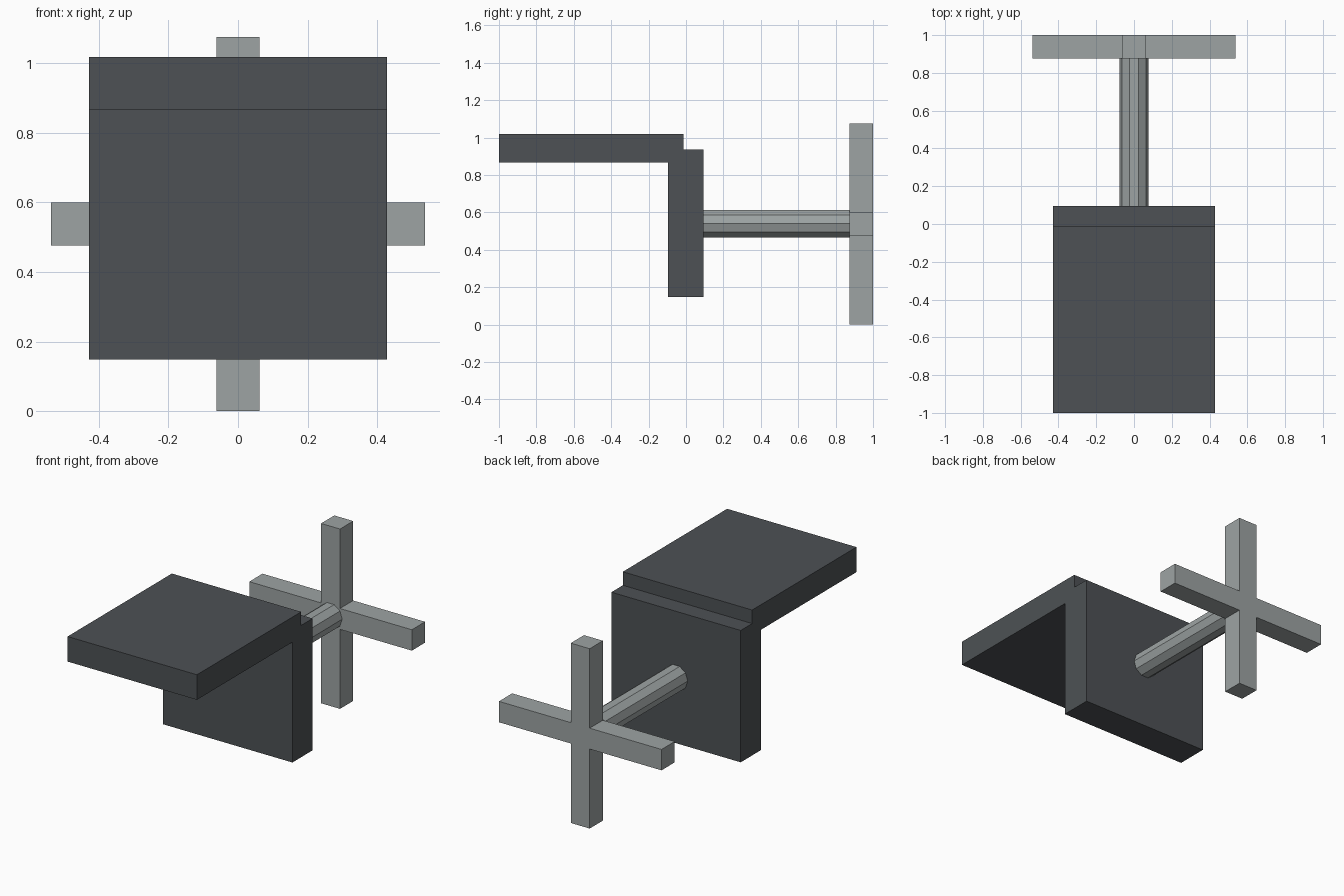
import bpy
import bmesh
from math import cos, sin, pi
from mathutils import Vector

if "Cube" in bpy.data.objects:
    bpy.data.objects.remove(bpy.data.objects["Cube"])


def material(name, rgb):
    m = bpy.data.materials.new(name)
    m.diffuse_color = (*rgb, 1.0)
    m.use_nodes = True
    m.node_tree.nodes["Principled BSDF"].inputs["Base Color"].default_value = m.diffuse_color
    return m


def prism(name, points, offset, mat):
    """Extrude a closed 3D outline along offset into a solid."""
    bm = bmesh.new()
    face = bm.faces.new([bm.verts.new(p) for p in points])
    ext = bmesh.ops.extrude_face_region(bm, geom=[face], use_keep_orig=True)
    verts = [v for v in ext["geom"] if isinstance(v, bmesh.types.BMVert)]
    bmesh.ops.translate(bm, vec=Vector(offset), verts=verts)
    bmesh.ops.recalc_face_normals(bm, faces=bm.faces)
    mesh = bpy.data.meshes.new(name)
    bm.to_mesh(mesh)
    bm.free()
    mesh.materials.append(mat)
    obj = bpy.data.objects.new(name, mesh)
    bpy.context.collection.objects.link(obj)
    return obj


dark = material("dark_panel", (0.075, 0.083, 0.09))
metal = material("grey_metal", (0.34, 0.37, 0.37))

# Stepped bracket: top slab and hanging rear plate, side profile in (y, z)
W = 0.428
bracket = [(-1, 0.868), (-0.097, 0.868), (-0.097, 0.148), (0.094, 0.148),
           (0.094, 0.937), (-0.014, 0.937), (-0.014, 1.018), (-1, 1.018)]
prism("bracket", [(-W, y, z) for y, z in bracket], (2 * W, 0, 0), dark)

# Ten-sided rod between the plate and the cross handle
CZ, R = 0.54, 0.077
ring = [(R * cos(i * pi / 5), 0.09, CZ + R * sin(i * pi / 5)) for i in range(10)]
prism("rod", ring, (0, 0.79, 0), metal)

# Cross handle: one quarter of the outline turned four times
A, L = 0.0625, 0.538
cross = []
for i in range(4):
    c, s = round(cos(i * pi / 2)), round(sin(i * pi / 2))
    for x, z in ((L, -A), (L, A), (A, A)):
        cross.append((x * c - z * s, 0.875, L + x * s + z * c))
prism("cross_handle", cross, (0, 0.125, 0), metal)
